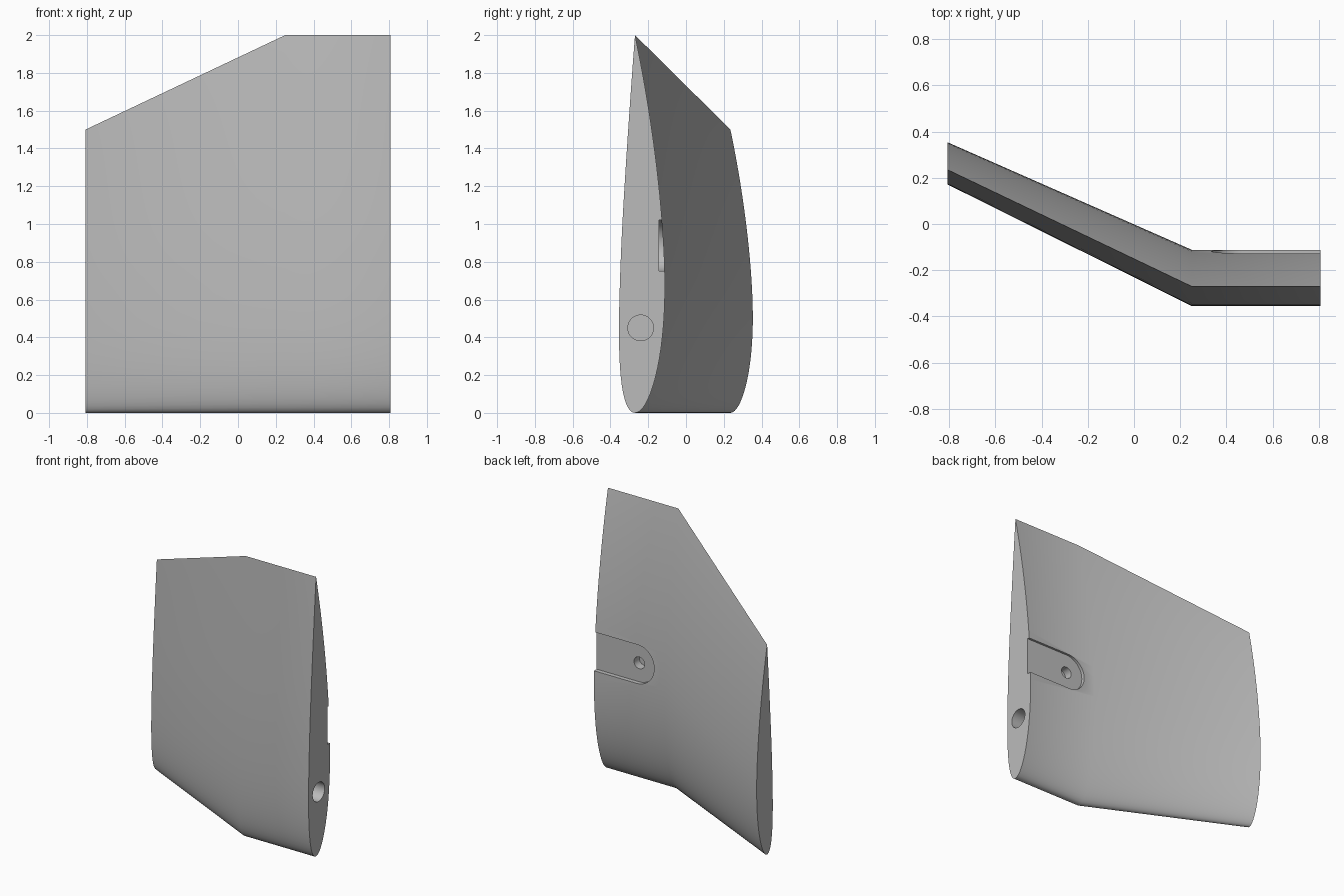
import bpy
import bmesh
from math import pi, cos, sin, sqrt
from mathutils import Matrix, Vector

old = bpy.data.objects.get("Cube")
if old:
    bpy.data.objects.remove(old, do_unlink=True)

grey = bpy.data.materials.new("light_grey")
grey.use_nodes = True
grey.diffuse_color = (0.5, 0.5, 0.5, 1)
grey.node_tree.nodes["Principled BSDF"].inputs["Base Color"].default_value = (0.5, 0.5, 0.5, 1)


def make_object(name, bm):
    bmesh.ops.recalc_face_normals(bm, faces=bm.faces)
    mesh = bpy.data.meshes.new(name)
    bm.to_mesh(mesh)
    bm.free()
    mesh.materials.append(grey)
    obj = bpy.data.objects.new(name, mesh)
    bpy.context.collection.objects.link(obj)
    return obj


def airfoil(steps=40, camber=0.02, peak=0.4, thick=0.12):
    """Closed loop of (chord, offset) for a unit cambered airfoil."""
    upper, lower = [], []
    for i in range(steps + 1):
        c = (1 - cos(pi * i / steps)) / 2
        half = 5 * thick * (0.2969 * sqrt(c) - 0.126 * c - 0.3516 * c**2
                            + 0.2843 * c**3 - 0.1036 * c**4)
        if c < peak:
            mid = camber / peak**2 * (2 * peak * c - c * c)
        else:
            mid = camber / (1 - peak)**2 * (1 - 2 * peak + 2 * peak * c - c * c)
        upper.append((c, mid + half))
        lower.append((c, mid - half))
    return upper + lower[-2:0:-1]


# Wing: straight root span, then a bent and tapered outer span
bm = bmesh.new()
rings = []
for x, y, chord in ((0.807, -0.27, 2), (0.25, -0.27, 2), (-0.807, 0.235, 1.5)):
    rings.append([bm.verts.new((x, y + o * chord, c * chord)) for c, o in airfoil()])
for a, b in zip(rings, rings[1:]):
    for i in range(len(a)):
        j = (i + 1) % len(a)
        bm.faces.new((a[i], a[j], b[j], b[i]))
bm.faces.new(rings[0])
bm.faces.new(rings[-1])
wing = make_object("wing", bm)


def cylinder_cutter(name, radius, start, axis, depth):
    bm = bmesh.new()
    axis = Vector(axis)
    turn = axis.to_track_quat('Z', 'Y').to_matrix().to_4x4()
    bmesh.ops.create_cone(bm, cap_ends=True, segments=40, radius1=radius, radius2=radius,
                          depth=depth, matrix=Matrix.Translation(Vector(start) + axis * depth / 2) @ turn)
    return make_object(name, bm)


# Round-ended slot in the back, open at the root end
slot_x, slot_z, slot_r, floor = 0.47, 0.885, 0.135, -0.143
outline = [(0.9, slot_z + slot_r)]
for i in range(25):
    t = pi / 2 + pi * i / 24
    outline.append((slot_x + slot_r * cos(t), slot_z + slot_r * sin(t)))
outline.append((0.9, slot_z - slot_r))
bm = bmesh.new()
base = bm.faces.new([bm.verts.new((x, floor, z)) for x, z in outline])
top = bmesh.ops.extrude_face_region(bm, geom=[base])["geom"]
bmesh.ops.translate(bm, vec=(0, 0.2, 0), verts=[v for v in top if isinstance(v, bmesh.types.BMVert)])
slot = make_object("slot_cutter", bm)

# Screw hole in the slot floor and spar bore in the root end
screw_hole = cylinder_cutter("screw_hole_cutter", 0.042, (slot_x, floor + 0.02, slot_z), (0, -1, 0), 0.08)
spar_bore = cylinder_cutter("spar_bore_cutter", 0.068, (0.85, -0.24, 0.45), (-1, 0, 0), 0.55)

# Cut, then remove the cutters
bpy.ops.object.select_all(action='DESELECT')
wing.select_set(True)
bpy.context.view_layer.objects.active = wing
for cutter in (slot, screw_hole, spar_bore):
    cutter.hide_render = True
    mod = wing.modifiers.new(cutter.name, 'BOOLEAN')
    mod.operation = 'DIFFERENCE'
    mod.solver = 'EXACT'
    mod.object = cutter
    bpy.ops.object.modifier_apply(modifier=mod.name)
    bpy.data.objects.remove(cutter, do_unlink=True)
bpy.ops.object.shade_smooth_by_angle(angle=pi / 6)
